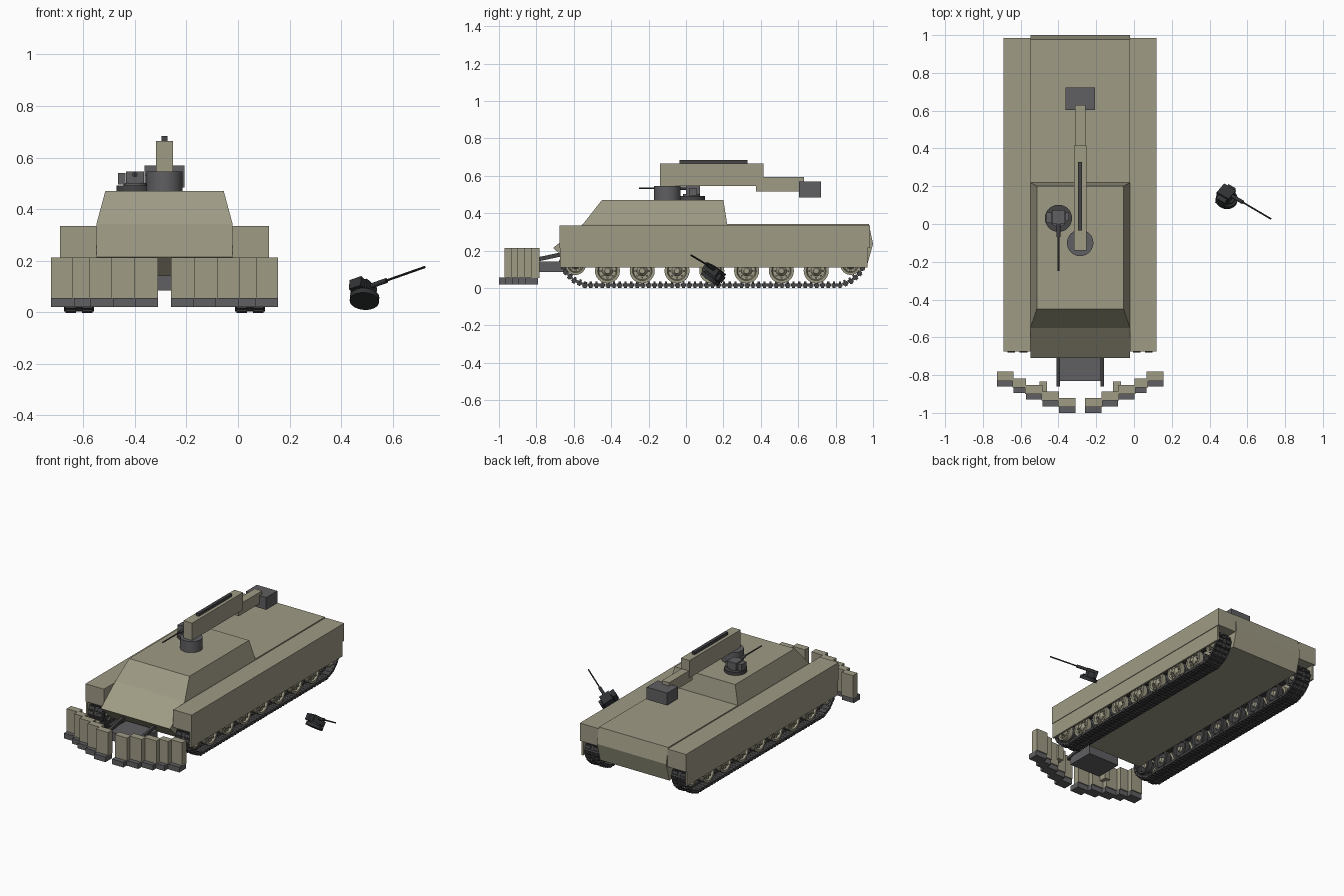
import bpy, bmesh, math
from mathutils import Matrix, Vector

cube = bpy.data.objects.get("Cube")
if cube:
    bpy.data.objects.remove(cube)

CX = -0.285  # centre line of the vehicle


def material(name, rgb):
    m = bpy.data.materials.new(name)
    m.use_nodes = True
    m.diffuse_color = (*rgb, 1)
    m.node_tree.nodes["Principled BSDF"].inputs["Base Color"].default_value = (*rgb, 1)
    return m


KHAKI = material("khaki paint", (0.345, 0.328, 0.235))
GREY = material("grey metal", (0.115, 0.115, 0.122))
CHARCOAL = material("charcoal steel", (0.058, 0.058, 0.06))
DARK = material("dark metal", (0.03, 0.032, 0.034))


def finish(name, bm, mats, smooth=False):
    bmesh.ops.recalc_face_normals(bm, faces=bm.faces)
    mesh = bpy.data.meshes.new(name)
    bm.to_mesh(mesh)
    bm.free()
    for m in mats:
        mesh.materials.append(m)
    ob = bpy.data.objects.new(name, mesh)
    bpy.context.collection.objects.link(ob)
    if smooth:
        bpy.ops.object.select_all(action='DESELECT')
        ob.select_set(True)
        bpy.context.view_layer.objects.active = ob
        bpy.ops.object.shade_smooth_by_angle(angle=math.radians(35))
    return ob


def add_box(bm, x, y, z, frame=Matrix()):
    lo, hi = Vector((x[0], y[0], z[0])), Vector((x[1], y[1], z[1]))
    m = Matrix.Translation((lo + hi) / 2) @ Matrix.Diagonal((*(hi - lo), 1))
    bmesh.ops.create_cube(bm, size=1, matrix=frame @ m)


def box(name, x, y, z, mat, frame=Matrix()):
    bm = bmesh.new()
    add_box(bm, x, y, z, frame)
    return finish(name, bm, [mat])


def cylinder(name, base, r, h, mat, frame=Matrix(), axis='Z', sides=32):
    bm = bmesh.new()
    turn = Matrix.Rotation(math.pi / 2, 4, 'X') if axis == '-Y' else Matrix()
    m = frame @ Matrix.Translation(base) @ turn @ Matrix.Translation((0, 0, h / 2))
    bmesh.ops.create_cone(bm, cap_ends=True, segments=sides, radius1=r, radius2=r, depth=h, matrix=m)
    return finish(name, bm, [mat], True)


def prism(name, x, profile, mat):
    bm = bmesh.new()
    face = bm.faces.new([bm.verts.new((x[0], y, z)) for y, z in profile])
    out = bmesh.ops.extrude_face_region(bm, geom=[face])
    verts = [g for g in out["geom"] if isinstance(g, bmesh.types.BMVert)]
    bmesh.ops.translate(bm, verts=verts, vec=(x[1] - x[0], 0, 0))
    return finish(name, bm, [mat])


def span(s, a, b):
    """Range of x between two offsets from the centre line, on side s."""
    return sorted((CX + s * a, CX + s * b))


# Hull with pointed nose and kinked rear plate
prism("hull", (CX - 0.264, CX + 0.264),
      [(-0.71, 0.215), (-0.55, 0.343), (0.978, 0.343), (1.0, 0.235), (0.965, 0.11), (-0.60, 0.11)], KHAKI)

# Superstructure: a block whose top is drawn in
bm = bmesh.new()
add_box(bm, (CX - 0.264, CX + 0.264), (-0.55, 0.22), (0.343, 0.47))
for v in bm.verts:
    if v.co.z > 0.4:
        v.co.x = CX + (v.co.x - CX) * 0.87
        v.co.y = -0.45 if v.co.y < 0 else 0.2
finish("superstructure", bm, [KHAKI])


# Running gear: khaki outside and hubs, bare steel on the inner dish
def wheel(name, x, y, z, r, s):
    w = 0.045
    rings = [(0, w + 0.008), (0.22, w + 0.008), (0.3, w - 0.004), (0.42, w - 0.014), (0.7, w - 0.014),
             (0.78, w), (1, w), (1, 0.012), (0.75, 0.012), (0.75, -0.012), (1, -0.012), (1, -w),
             (0.78, -w), (0.7, 0.014 - w), (0.3, 0.014 - w), (0.22, -w), (0, -w)]
    bm = bmesh.new()
    verts = [bm.verts.new((x + s * d, y + r * f, z)) for f, d in rings]
    edges = [bm.edges.new(p) for p in zip(verts, verts[1:])]
    bmesh.ops.spin(bm, geom=verts + edges, cent=(x, y, z), axis=(1, 0, 0),
                   angle=math.tau, steps=24, use_duplicate=False)
    bmesh.ops.remove_doubles(bm, verts=bm.verts, dist=0.0002)
    for f in bm.faces:
        c = f.calc_center_median()
        if s * (c.x - x) < 0.01 and math.hypot(c.y - y, c.z - z) > 0.3 * r:
            f.material_index = 1
    # ring of bolts on the outer dish
    for i in range(8):
        a = math.tau * i / 8
        by, bz = y + 0.55 * r * math.cos(a), z + 0.55 * r * math.sin(a)
        add_box(bm, sorted((x + s * (w - 0.016), x + s * (w - 0.004))),
                (by - 0.005, by + 0.005), (bz - 0.005, bz + 0.005))
    finish(name, bm, [KHAKI, CHARCOAL], True)


PATH = [(-0.54, 0.017), (-0.60, 0.043), (-0.645, 0.09), (-0.662, 0.14), (-0.645, 0.18), (-0.60, 0.195),
        (0.89, 0.195), (0.935, 0.18), (0.95, 0.14), (0.935, 0.09), (0.89, 0.043), (0.83, 0.017)]


def track(name, s, count=110):
    pts = [Vector((0, y, z)) for y, z in PATH]
    legs = list(zip(pts, pts[1:] + pts[:1]))
    step = sum((b - a).length for a, b in legs) / count
    x0, bm, carry = CX + s * 0.332, bmesh.new(), 0
    for a, b in legs:
        d, length = (b - a).normalized(), (b - a).length
        while carry < length:
            p = a + d * carry
            frame = Matrix.Translation((x0, p.y, p.z)) @ Matrix.Rotation(math.atan2(d.z, d.y), 4, 'X')
            half = step * 0.47
            add_box(bm, (-0.058, 0.058), (-half, half), (-0.008, 0.009), frame)
            add_box(bm, (-0.006, 0.006), (-0.006, 0.006), (-0.018, -0.008), frame)
            for side in (-1, 1):
                add_box(bm, sorted((side * 0.012, side * 0.052)), (-half * 0.6, half * 0.6), (0.009, 0.017), frame)
            carry += step
        carry -= length
    finish(name, bm, [CHARCOAL])


for s, side in ((-1, "right"), (1, "left")):
    # Sponson with the skirt hanging slightly inboard of it
    box(f"{side}_sponson", span(s, 0.264, 0.405), (-0.675, 0.985), (0.213, 0.335), KHAKI)
    box(f"{side}_skirt", span(s, 0.389, 0.401), (-0.675, 0.97), (0.11, 0.213), KHAKI)
    track(f"{side}_track", s)
    for i in range(7):
        wheel(f"{side}_road_wheel_{i + 1}", CX + s * 0.332, -0.42 + i * 0.186, 0.092, 0.067, s)
    wheel(f"{side}_front_idler", CX + s * 0.332, -0.59, 0.125, 0.055, s)
    wheel(f"{side}_rear_sprocket", CX + s * 0.332, 0.88, 0.125, 0.055, s)

    # Stepped plough wing with cutting teeth
    edges = [0.025, 0.112, 0.2, 0.287, 0.352, 0.44]
    for i, (a, b) in enumerate(zip(edges, edges[1:])):
        y = -0.97 + 0.035 * i
        box(f"{side}_plough_panel_{i + 1}", span(s, a, b + (0.006 if i < 4 else 0)),
            (y, y + 0.048), (0.055, 0.213), KHAKI)
        box(f"{side}_plough_tooth_{i + 1}", span(s, a, b), (y - 0.03, y + 0.04), (0.02, 0.056), GREY)
    box(f"{side}_plough_bracket", span(s, 0.175, 0.215), (-0.89, -0.835), (0.1, 0.2), KHAKI)
    tilt = Matrix.Translation((0, -0.78, 0.155)) @ Matrix.Rotation(math.radians(12), 4, 'X')
    box(f"{side}_push_arm", span(s, 0.108, 0.126), (-0.08, 0.12), (-0.01, 0.012), CHARCOAL, tilt)
box("push_plate", (CX - 0.12, CX + 0.12), (-0.83, -0.64), (0.085, 0.143), GREY)

# Crane arm
cylinder("arm_turntable", (CX, -0.10, 0.468), 0.07, 0.078, GREY)
box("arm_main_beam", (CX - 0.033, CX + 0.033), (-0.14, 0.415), (0.545, 0.665), KHAKI)
box("arm_rail", (CX - 0.011, CX + 0.011), (-0.035, 0.328), (0.66, 0.684), CHARCOAL)
box("arm_extension", (CX - 0.028, CX + 0.028), (0.375, 0.63), (0.515, 0.593), KHAKI)
box("arm_head", (CX - 0.078, CX + 0.078), (0.603, 0.723), (0.485, 0.57), GREY)


# Remote weapon station, built around its ring centre and facing -y
def weapon_station(prefix, frame, body, ring, radius):
    cylinder(prefix + "_ring", (0, 0, 0), radius, 0.022, ring, frame)
    cylinder(prefix + "_pedestal", (0, 0, 0.022), 0.045, 0.01, body, frame)
    box(prefix + "_housing", (-0.035, 0.035), (-0.03, 0.045), (0.03, 0.076), body, frame)
    box(prefix + "_sight", (-0.066, -0.037), (-0.025, 0.03), (0.026, 0.07), body, frame)
    box(prefix + "_ammo_box", (0.037, 0.055), (-0.015, 0.03), (0.026, 0.062), body, frame)
    cylinder(prefix + "_barrel_sleeve", (0, -0.03, 0.064), 0.01, 0.07, ring, frame, '-Y', 12)
    cylinder(prefix + "_barrel", (0, -0.09, 0.064), 0.0045, 0.19, ring, frame, '-Y', 10)


weapon_station("mounted_gun", Matrix.Translation((-0.4, 0.03, 0.47)), GREY, CHARCOAL, 0.072)

# Detached spare station beside the vehicle, tipped on its side
aim = Vector((0.825, -0.485, 0.29)).normalized()
up = Vector((0.06, 0.59, 0.8))
up = (up - aim * up.dot(aim)).normalized()
right = (-aim).cross(up)
pose = Matrix((right, -aim, up)).transposed().to_4x4()
weapon_station("spare_gun", Matrix.Translation((0.49, 0.125, 0.043)) @ pose, DARK, DARK, 0.057)
